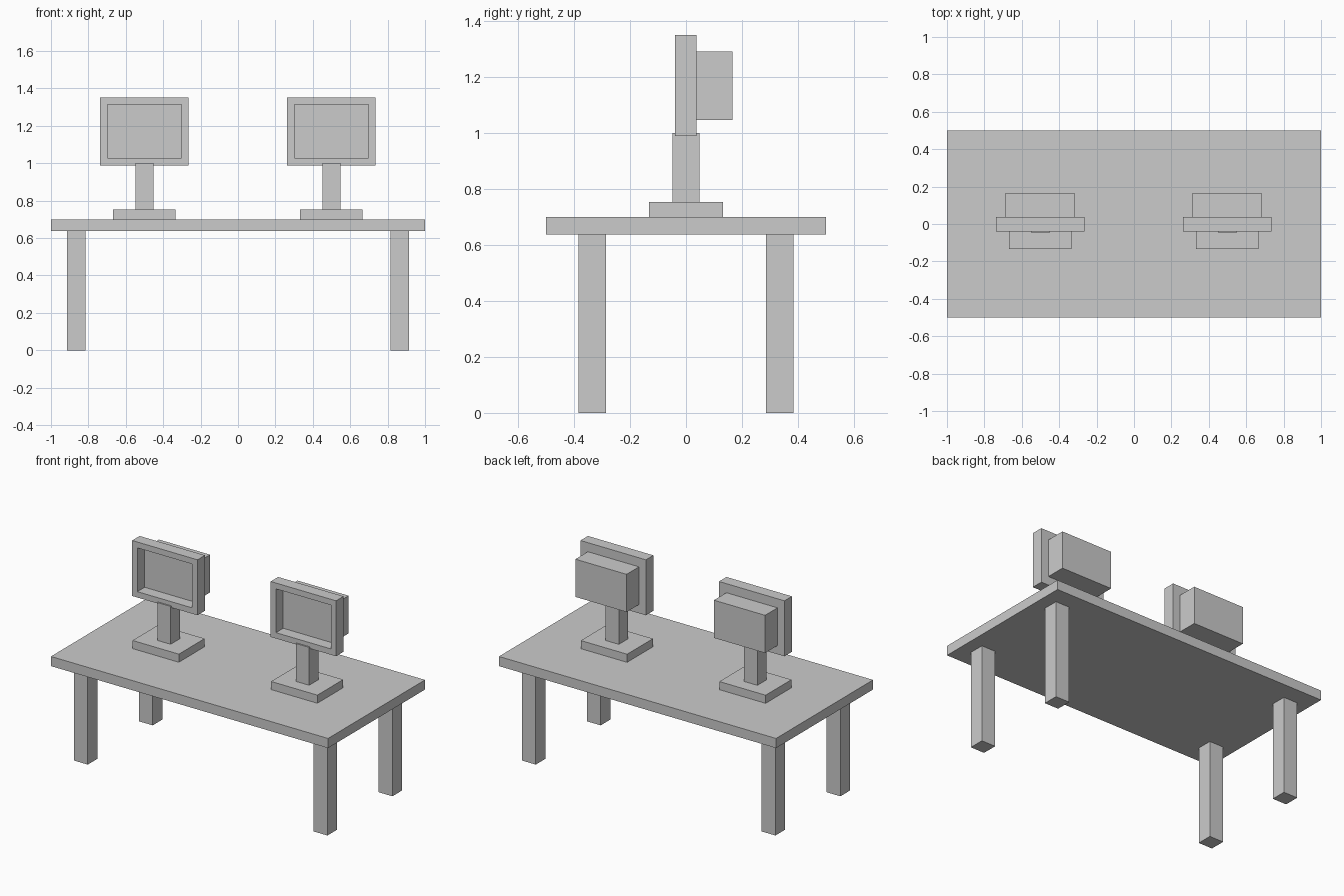
import bpy
import bmesh
from mathutils import Vector

cube = bpy.data.objects.get("Cube")
if cube:
    bpy.data.objects.remove(cube, do_unlink=True)

# One plain grey for everything
grey = bpy.data.materials.new("light_grey")
grey.use_nodes = True
grey.diffuse_color = (0.6, 0.6, 0.6, 1)
grey.node_tree.nodes["Principled BSDF"].inputs["Base Color"].default_value = (0.6, 0.6, 0.6, 1)


def box_mesh(low, high):
    low, high = Vector(low), Vector(high)
    bm = bmesh.new()
    bmesh.ops.create_cube(bm, size=1)
    bmesh.ops.scale(bm, vec=high - low, verts=bm.verts)
    bmesh.ops.translate(bm, vec=(low + high) / 2, verts=bm.verts)
    return bm


def finish(name, bm):
    mesh = bpy.data.meshes.new(name)
    bm.to_mesh(mesh)
    bm.free()
    mesh.materials.append(grey)
    obj = bpy.data.objects.new(name, mesh)
    bpy.context.collection.objects.link(obj)
    return obj


def box(name, low, high):
    return finish(name, box_mesh(low, high))


def screen_frame(name, low, high, border, depth):
    """Box whose front face is inset and pushed back into a recess."""
    bm = box_mesh(low, high)
    bm.normal_update()
    front = min(bm.faces, key=lambda f: f.normal.y)
    bmesh.ops.inset_region(bm, faces=[front], thickness=border)
    walls = bmesh.ops.extrude_discrete_faces(bm, faces=[front])
    bmesh.ops.translate(bm, vec=(0, depth, 0), verts=walls["faces"][0].verts)
    return finish(name, bm)


# Table top and four legs
box("table_top", (-1, -0.5, 0.637), (1, 0.5, 0.70))
for side, x in (("right", -0.865), ("left", 0.865)):
    for end, y in (("front", -0.335), ("back", 0.335)):
        box(f"{end}_{side}_leg", (x - 0.05, y - 0.05, 0), (x + 0.05, y + 0.05, 0.637))

# Two monitors, each with base, stem, recessed frame and rear housing
for side, x in (("right", -0.501), ("left", 0.499)):
    box(f"{side}_monitor_base", (x - 0.167, -0.133, 0.70), (x + 0.167, 0.133, 0.753))
    box(f"{side}_monitor_stem", (x - 0.048, -0.048, 0.753), (x + 0.048, 0.048, 1.0))
    screen_frame(f"{side}_monitor_frame", (x - 0.236, -0.039, 0.989),
                 (x + 0.236, 0.038, 1.351), 0.054, 0.075)
    box(f"{side}_monitor_housing", (x - 0.186, 0.038, 1.046), (x + 0.183, 0.166, 1.292))
